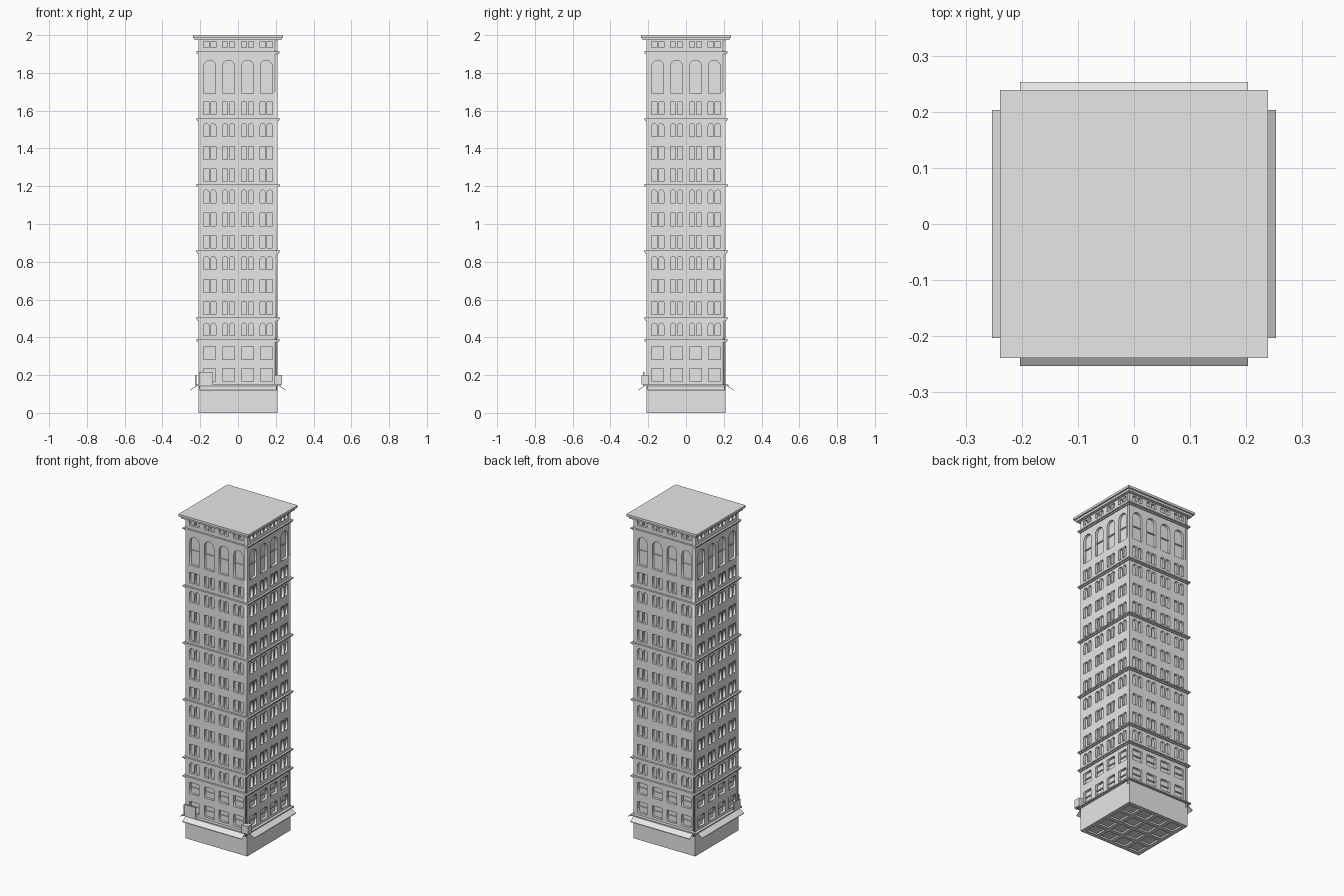
import bpy
from math import pi, cos, sin
from mathutils import Matrix, Vector

if "Cube" in bpy.data.objects:
    bpy.data.objects.remove(bpy.data.objects["Cube"])

# Single stone colour
stone = bpy.data.materials.new("pale_stone")
stone.use_nodes = True
stone.diffuse_color = (0.8, 0.8, 0.8, 1)
stone.node_tree.nodes["Principled BSDF"].inputs["Base Color"].default_value = (0.8, 0.8, 0.8, 1)

HALF = 0.21      # outer wall
DEPTH = 0.015    # window recess
CORE = HALF - DEPTH
BAYS = (-0.15, -0.05, 0.05, 0.15)


def add_mesh(name, mesh):
    obj = bpy.data.objects.new(name, mesh)
    if not mesh.materials:
        mesh.materials.append(stone)
    bpy.context.collection.objects.link(obj)
    return obj


def box(name, lo, hi, turn=0):
    """Box between two corners, turned about the tower axis by quarter turns."""
    x, y, z = zip(lo, hi)
    verts = [(a, b, c) for a in x for b in y for c in z]
    faces = [(0, 1, 3, 2), (4, 6, 7, 5), (0, 4, 5, 1), (2, 3, 7, 6), (0, 2, 6, 4), (1, 5, 7, 3)]
    mesh = bpy.data.meshes.new(name)
    mesh.from_pydata(verts, [], faces)
    mesh.transform(Matrix.Rotation(turn * pi / 2, 4, 'Z'))
    return add_mesh(name, mesh)


def slab(name, half, z0, z1):
    return box(name, (-half, -half, z0), (half, half, z1))


def window(x, width, z0, z1, arched):
    """Outline of one opening."""
    r = width / 2
    if not arched:
        return [(x - r, z0), (x + r, z0), (x + r, z1), (x - r, z1)]
    arc = [(x + r * cos(pi * i / 10), z1 - r + r * sin(pi * i / 10)) for i in range(11)]
    return [(x - r, z0), (x + r, z0)] + arc


# Window rows: bottom, top, arched
pair_rows = [(0.41, 0.475, True), (1.58, 1.647, False), (1.935, 1.965, False)]
for start in (0.52, 0.872, 1.224):
    pair_rows += [(start, start + 0.068, False),
                  (start + 0.117, start + 0.185, False),
                  (start + 0.239, start + 0.308, True)]
wide_rows = [(0.167, 0.235, False), (0.283, 0.352, False), (1.692, 1.867, True)]

outlines = [[(-HALF, 0.12), (CORE, 0.12), (CORE, 1.975), (-HALF, 1.975)]]
for bay in BAYS:
    for z0, z1, arched in pair_rows:
        for side in (-1, 1):
            outlines.append(window(bay + side * 0.0185, 0.028, z0, z1, arched))
    for z0, z1, arched in wide_rows:
        outlines.append(window(bay, 0.064, z0, z1, arched))

# Facade: a filled profile with window holes, given thickness
curve = bpy.data.curves.new("facade_profile", 'CURVE')
curve.dimensions = '2D'
curve.fill_mode = 'BOTH'
curve.extrude = DEPTH / 2
for outline in outlines:
    spline = curve.splines.new('POLY')
    spline.points.add(len(outline) - 1)
    for point, (x, z) in zip(spline.points, outline):
        point.co = (x, z, 0, 1)
    spline.use_cyclic_u = True
profile = bpy.data.objects.new("facade_profile", curve)
bpy.context.collection.objects.link(profile)
bpy.context.view_layer.update()
graph = bpy.context.evaluated_depsgraph_get()
facade = bpy.data.meshes.new_from_object(profile.evaluated_get(graph))
bpy.data.objects.remove(profile)
facade.transform(Matrix.Translation((0, -HALF + DEPTH / 2, 0)) @ Matrix.Rotation(pi / 2, 4, 'X'))
facade.materials.clear()

SIDES = ("front", "left", "back", "right")
for turn, side in enumerate(SIDES):
    mesh = facade.copy()
    mesh.transform(Matrix.Rotation(turn * pi / 2, 4, 'Z'))
    add_mesh(side + "_facade", mesh)
    # Cross bars in the wide windows
    for bay in BAYS:
        for z0, z1, arched in wide_rows:
            mid = (z0 + z1) / 2
            box(side + "_window_bar", (bay - 0.032, -CORE - 0.006, mid - 0.003),
                (bay + 0.032, -CORE, mid + 0.003), turn)
    # Sloping awning above the shops
    awning = box(side + "_awning", (-0.203, -0.253, 0.118), (0.203, -0.208, 0.122), turn)
    outward = Matrix.Rotation(turn * pi / 2, 3, 'Z') @ Vector((0, -1, 0))
    for v in awning.data.vertices:
        v.co.z += (0.253 - v.co.dot(outward)) * 0.68
bpy.data.meshes.remove(facade)

# Core behind the windows
slab("tower_core", CORE, 0.12, 1.975)

# Stepped string courses
for z in (0.385, 0.50, 0.855, 1.205, 1.555, 1.91):
    slab("string_course", 0.222, z - 0.003, z + 0.004)
    slab("string_course_base", 0.216, z - 0.010, z - 0.003)
slab("shop_cornice", 0.224, 0.142, 0.149)

# Crown and flat roof
slab("crown_moulding", 0.229, 1.973, 1.986)
slab("roof_slab", 0.239, 1.986, 2.0)

# Shop floor: crossing piers with recessed infill
slab("shop_infill", CORE, 0.01, 0.12)
slab("shop_lintel", HALF, 0.113, 0.12)
for turn in (0, 1):
    for x in (-0.198, -0.1, 0, 0.1, 0.198):
        box("shop_pier", (x - 0.012, -HALF, 0), (x + 0.012, HALF, 0.115), turn)

# Signs on the cornice
box("front_sign", (-0.206, -0.227, 0.149), (-0.132, -0.221, 0.216))
box("right_sign", (-0.227, -0.205, 0.149), (-0.221, -0.145, 0.20))
box("corner_sign", (0.19, -0.236, 0.149), (0.232, -0.196, 0.2))
